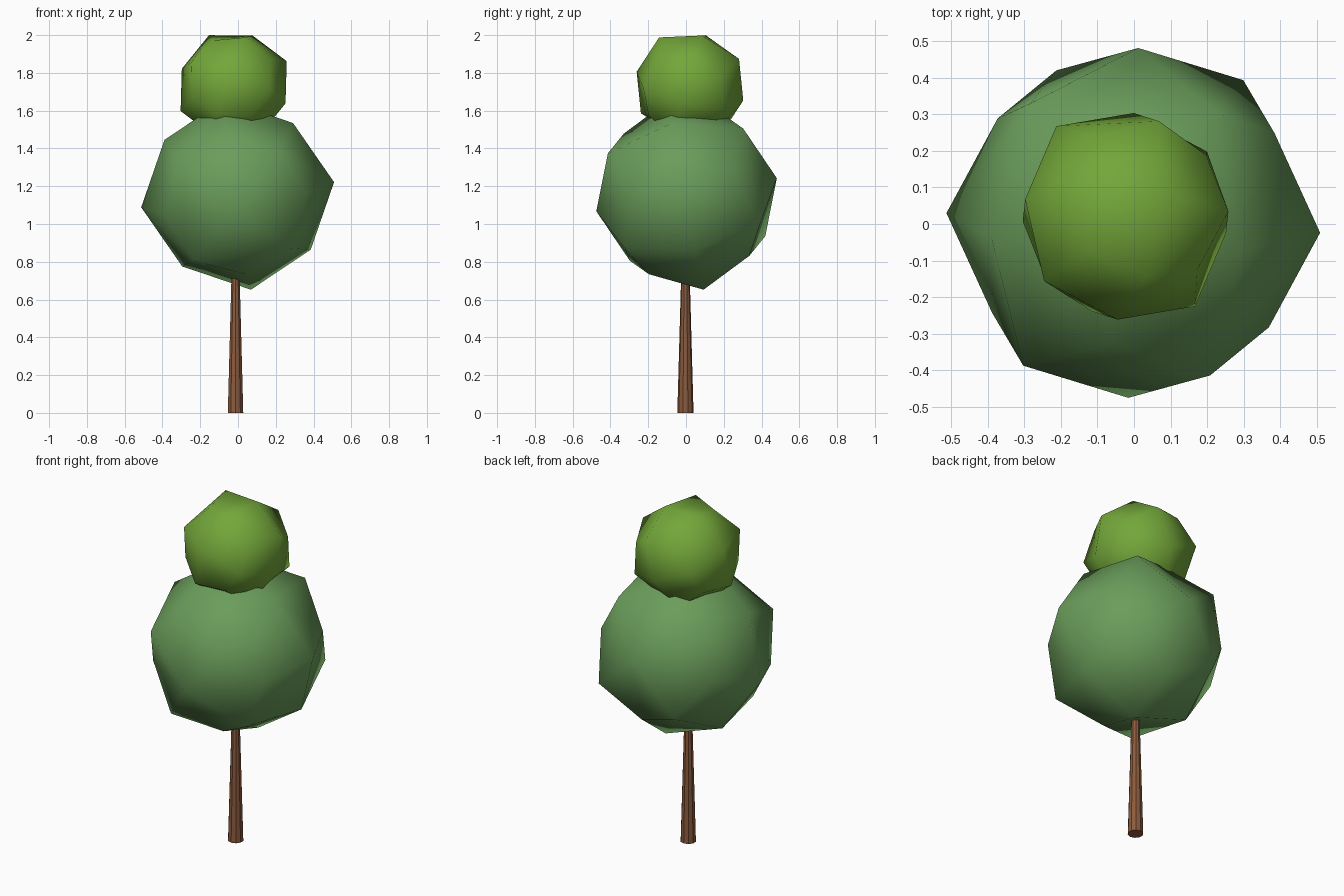
import bpy, bmesh
from mathutils import Vector, Matrix

if "Cube" in bpy.data.objects:
    bpy.data.objects.remove(bpy.data.objects["Cube"])


def material(name, rgb):
    m = bpy.data.materials.new(name)
    m.diffuse_color = (*rgb, 1.0)
    m.use_nodes = True
    m.node_tree.nodes["Principled BSDF"].inputs["Base Color"].default_value = m.diffuse_color
    return m


def add_object(name, bm, mat, smooth):
    me = bpy.data.meshes.new(name)
    bmesh.ops.recalc_face_normals(bm, faces=bm.faces)
    bm.to_mesh(me)
    bm.free()
    me.materials.append(mat)
    for p in me.polygons:
        p.use_smooth = smooth
    ob = bpy.data.objects.new(name, me)
    bpy.context.collection.objects.link(ob)
    return ob


def foliage(name, centre, size, x_dir, y_dir, mat):
    """Cube rounded by one subdivision step, turned to the given axes."""
    bm = bmesh.new()
    bmesh.ops.create_cube(bm, size=2.0)
    bmesh.ops.subdivide_edges(bm, edges=bm.edges[:], cuts=1, use_grid_fill=True)
    # face centres stay, edge middles and corners are pulled inwards
    pull = {1: 1.0, 2: 0.75, 3: 5 / 9}
    for v in bm.verts:
        v.co *= size * pull[sum(abs(c) > 0.5 for c in v.co)]
    x = Vector(x_dir).normalized()
    y = Vector(y_dir)
    y = (y - x * y.dot(x)).normalized()
    z = x.cross(y)
    rot = Matrix((x, y, z)).transposed().to_4x4()
    bm.transform(Matrix.Translation(centre) @ rot)
    return add_object(name, bm, mat, True)


bark = material("bark brown", (0.26, 0.105, 0.047))
dark_leaf = material("deep leaf green", (0.145, 0.335, 0.103))
light_leaf = material("bright leaf green", (0.172, 0.385, 0.042))

# Trunk: tapered, running up into the crown
bm = bmesh.new()
height = 1.0
bmesh.ops.create_cone(bm, cap_ends=True, segments=10, radius1=0.043,
                      radius2=0.015, depth=height,
                      matrix=Matrix.Translation((-0.013, -0.003, height / 2)))
add_object("trunk", bm, bark, False)

# Large lower crown and small upper crown
foliage("lower_crown", (-0.002, 0.003, 1.155), 0.486,
        (-0.607, 0.161, -0.785), (0.036, 0.98, 0.19), dark_leaf)
foliage("upper_crown", (-0.023, 0.021, 1.73), 0.293,
        (-0.936, 0.157, 0.312), (0.072, 0.961, -0.257), light_leaf)
